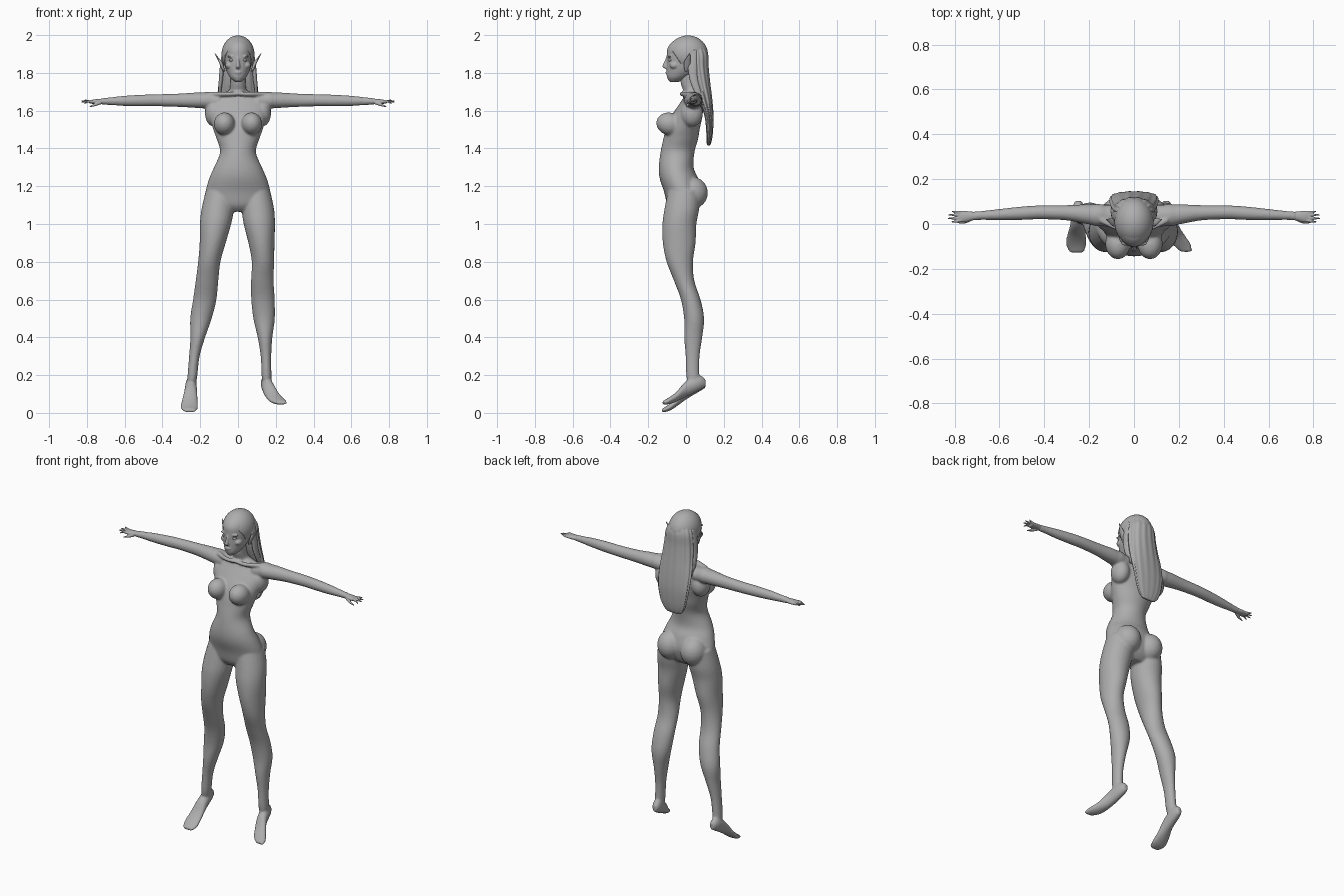
import bpy, bmesh, math
from mathutils import Vector, Matrix

clay = bpy.data.materials.new("clay_grey")
clay.diffuse_color = (0.42, 0.42, 0.42, 1)


def catmull(rows, steps):
    """Smoothly interpolate between the rows of a section table."""
    out = []
    for i in range(len(rows) - 1):
        p0, p1, p2 = rows[max(i - 1, 0)], rows[i], rows[i + 1]
        p3 = rows[min(i + 2, len(rows) - 1)]
        for s in range(steps):
            t = s / steps
            out.append([0.5 * (2 * b + (c - a) * t + (2 * a - 5 * b + 4 * c - d) * t * t
                        + (3 * b - a - 3 * c + d) * t ** 3)
                        for a, b, c, d in zip(p0, p1, p2, p3)])
    out.append(list(rows[-1]))
    return out


def loft(bm, rows, axis, sides=24, steps=4, flip=1, waves=0.0):
    """Rows are x, y, z, radius a, radius b; rings lie across the axis."""
    rings = []
    for x, y, z, a, b in catmull(rows, steps):
        ring = []
        for k in range(sides):
            t = 2 * math.pi * k / sides
            w = 1 + waves * math.cos(t * 14)
            u, v = a * w * math.cos(t), b * w * math.sin(t)
            off = {"x": (0, u, v), "y": (u, 0, v), "z": (u, v, 0)}[axis]
            ring.append(bm.verts.new((flip * (x + off[0]), y + off[1], z + off[2])))
        rings.append(ring)
    for r, q in zip(rings, rings[1:]):
        for k in range(sides):
            n = (k + 1) % sides
            bm.faces.new((r[k], r[n], q[n], q[k]))
    bm.faces.new(rings[0])
    bm.faces.new(rings[-1])


def ball(bm, c, r, tilt=0.0, seg=24):
    m = Matrix.Translation(c) @ Matrix.Rotation(tilt, 4, "X") @ Matrix.Diagonal((*r, 1))
    return bmesh.ops.create_uvsphere(bm, u_segments=seg, v_segments=seg // 2,
                                     radius=1, matrix=m)["verts"]


def finish(bm, name, voxel=0, smooth=0):
    bmesh.ops.recalc_face_normals(bm, faces=bm.faces[:])
    for f in bm.faces:
        f.smooth = True
    me = bpy.data.meshes.new(name)
    bm.to_mesh(me)
    bm.free()
    me.materials.append(clay)
    ob = bpy.data.objects.new(name, me)
    bpy.context.collection.objects.link(ob)
    if voxel:
        m = ob.modifiers.new("blend", "REMESH")
        m.mode, m.voxel_size, m.use_smooth_shade = "VOXEL", voxel, True
    if smooth:
        m = ob.modifiers.new("soften", "SMOOTH")
        m.factor, m.iterations = 0.5, smooth
    return ob


# Body: torso, neck, arms, legs and feet blended into one skin
bm = bmesh.new()
torso = [(1.705, .03, .045, .035), (1.675, .032, .125, .042), (1.62, .022, .16, .068),
         (1.56, .0, .148, .085), (1.50, -.018, .131, .09), (1.45, -.028, .113, .092),
         (1.38, -.045, .095, .09), (1.30, -.052, .127, .092), (1.24, -.037, .153, .102),
         (1.17, -.018, .171, .098), (1.10, -.018, .165, .08), (1.065, -.018, .09, .05)]
loft(bm, [(0, y, z, a, b) for z, y, a, b in torso], "z", sides=32)
loft(bm, [(0, .045, 1.66, .07, .045), (0, .033, 1.70, .048, .045),
          (0, .018, 1.74, .041, .045), (0, .008, 1.80, .042, .045)], "z")
arm = [(.10, .035, 1.65, .05, .042), (.20, .043, 1.655, .045, .042),
       (.30, .05, 1.655, .034, .036), (.42, .052, 1.655, .031, .032),
       (.50, .048, 1.654, .030, .031), (.60, .042, 1.652, .025, .027),
       (.68, .038, 1.65, .02, .02), (.725, .035, 1.649, .02, .017)]
for s in (1, -1):
    loft(bm, arm, "x", flip=s)
    ball(bm, (s * .16, .04, 1.655), (.065, .05, .045))             # shoulder
    ball(bm, (s * .072, -.088, 1.53), (.056, .07, .06), -.25)      # chest
    ball(bm, (s * .125, .03, 1.585), (.05, .06, .07))              # side muscle
    ball(bm, (s * .078, .032, 1.165), (.076, .084, .085))          # seat
    loft(bm, [(.0, -.02, 1.69, .012, .010), (.07, -.018, 1.688, .013, .012),
              (.15, .02, 1.69, .016, .012)], "x", 12, flip=s)      # collar bone

# z, right centre x, left centre x, centre y, half width, half depth
leg = [(1.18, -.092, .092, -.01, .078, .085), (1.08, -.107, .105, -.022, .086, .092),
       (1.0, -.119, .113, -.035, .083, .09), (.9, -.134, .124, -.036, .069, .087),
       (.8, -.152, .132, -.033, .059, .07), (.7, -.164, .129, -.01, .060, .054),
       (.6, -.176, .132, .025, .062, .052), (.5, -.196, .138, .043, .057, .053),
       (.4, -.213, .143, .038, .039, .048), (.3, -.231, .148, .035, .028, .037),
       (.2, -.241, .151, .036, .026, .035), (.15, -.246, .152, .045, .024, .033)]
for col in (1, 2):
    loft(bm, [(r[col], r[3], r[0], r[4], r[5]) for r in leg], "z")
loft(bm, [(-.248, .103, .152, .014, .02), (-.249, .07, .152, .028, .04),
          (-.25, .0, .112, .034, .042), (-.256, -.05, .06, .043, .026),
          (-.258, -.09, .028, .047, .018), (-.255, -.127, .012, .032, .010)], "y")
loft(bm, [(.143, .103, .158, .014, .02), (.148, .07, .158, .028, .04),
          (.163, .0, .126, .033, .042), (.188, -.05, .086, .039, .026),
          (.212, -.09, .064, .042, .018), (.235, -.125, .052, .026, .010)], "y")
finish(bm, "body", voxel=.006, smooth=7)

# Hands: palm, four spread fingers and a thumb
for s, side in ((1, "left"), (-1, "right")):
    bm = bmesh.new()
    loft(bm, [(.70, .036, 1.649, .017, .016), (.73, .035, 1.649, .021, .014),
              (.76, .033, 1.648, .026, .012), (.785, .032, 1.646, .023, .009)],
         "x", 16, flip=s)
    tips = [(.05, .812, .056, 1.657), (.039, .828, .041, 1.652),
            (.027, .830, .025, 1.645), (.016, .815, .009, 1.636)]
    for y0, x1, y1, z1 in tips:
        loft(bm, [(.765, y0, 1.648, .007, .008), (.79, (y0 + y1) / 2, 1.65, .0065, .007),
                  (x1, y1, z1, .003, .003)], "x", 10, flip=s)
    loft(bm, [(.725, .022, 1.643, .009, .010), (.755, .010, 1.632, .008, .008),
              (.787, .006, 1.62, .003, .003)], "x", 10, flip=s)
    finish(bm, side + "_hand", voxel=.003, smooth=2)

# Head with nose, brow, lips and jaw
bm = bmesh.new()
skull = [(1.752, -.062, .016, .022), (1.775, -.045, .042, .055), (1.81, -.02, .061, .082),
         (1.85, -.004, .072, .098), (1.89, .0, .076, .102), (1.93, .002, .075, .1),
         (1.965, .008, .06, .08), (1.988, .012, .03, .04)]
loft(bm, [(0, y, z, a, b) for z, y, a, b in skull], "z", 32)
loft(bm, [(0, -.094, 1.89, .007, .008), (0, -.103, 1.86, .008, .012),
          (0, -.108, 1.833, .012, .017), (0, -.098, 1.822, .010, .010)], "z", 16)
ball(bm, (0, -.096, 1.802), (.019, .013, .006))
ball(bm, (0, -.092, 1.792), (.017, .013, .006))
ball(bm, (0, -.08, 1.768), (.02, .016, .014))
for s in (1, -1):
    ball(bm, (s * .032, -.086, 1.887), (.026, .012, .006))     # brow
    ball(bm, (s * .045, -.06, 1.84), (.023, .027, .02))        # cheek
finish(bm, "head", voxel=.004, smooth=3)

# Eyes
bm = bmesh.new()
for s in (1, -1):
    ball(bm, (s * .033, -.083, 1.868), (.016, .012, .008), seg=16)
finish(bm, "eyes")

# Pointed ears, swept upward and outward
bm = bmesh.new()
for s in (1, -1):
    loft(bm, [(.074, .002, 1.808, .005, .007), (.082, .004, 1.83, .008, .015),
              (.094, .008, 1.86, .009, .017), (.109, .014, 1.882, .005, .010),
              (.123, .02, 1.905, .001, .002)], "z", 14, flip=s)
finish(bm, "ears")

# Hair cap: a dome trimmed along a sloping hairline
bm = bmesh.new()
ball(bm, (0, .01, 1.898), (.087, .106, .10), seg=64)
cut = bm.verts[:] + bm.edges[:] + bm.faces[:]
bmesh.ops.bisect_plane(bm, geom=cut, plane_co=Vector((0, -.088, 1.94)),
                       plane_no=Vector((0, -.83, -.55)), clear_outer=True)
cap = finish(bm, "hair_cap")
m = cap.modifiers.new("thickness", "SOLIDIFY")
m.thickness, m.offset = .01, -1

# Long hair hanging behind the shoulders, with strand grooves
bm = bmesh.new()
hair = [(1.95, .05, .055, .045), (1.90, .062, .082, .055), (1.83, .065, .092, .055),
        (1.75, .078, .10, .05), (1.66, .102, .107, .037), (1.57, .122, .103, .024),
        (1.49, .125, .088, .018), (1.44, .122, .068, .014), (1.415, .12, .045, .007)]
loft(bm, [(0, y, z, a, b) for z, y, a, b in hair], "z", 112, 5, waves=.025)
finish(bm, "long_hair")

# Side locks falling past the ears to the shoulders
bm = bmesh.new()
for s in (1, -1):
    loft(bm, [(.07, .03, 1.92, .012, .03), (.084, .034, 1.85, .01, .026),
              (.09, .04, 1.77, .011, .022), (.096, .062, 1.70, .008, .018),
              (.09, .09, 1.63, .004, .008)], "z", 16, flip=s)
finish(bm, "side_locks")
